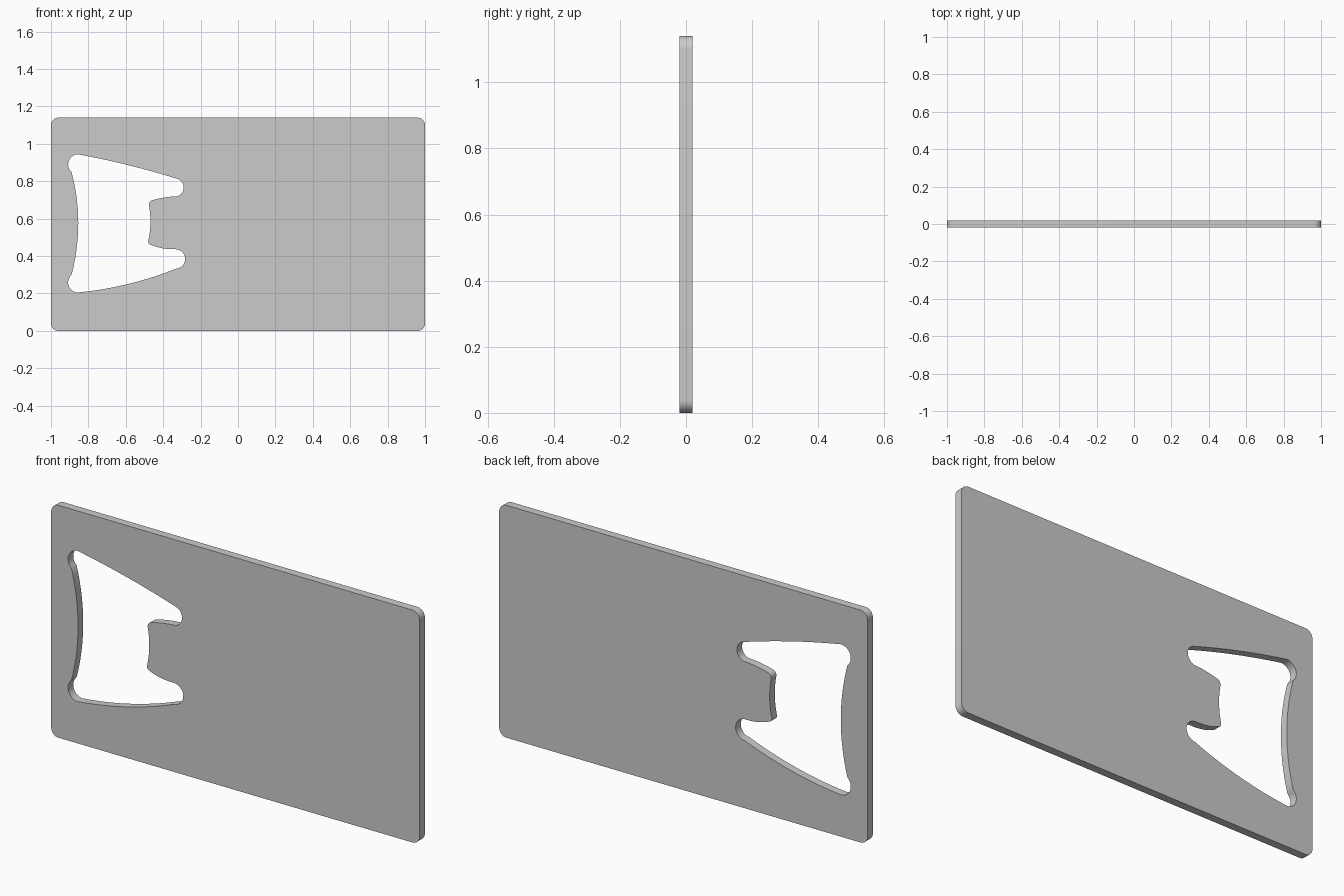
import bpy
import math
from mathutils import Vector

if "Cube" in bpy.data.objects:
    bpy.data.objects.remove(bpy.data.objects["Cube"])

W, H, T, R = 1.0, 1.14, 0.02, 0.04  # half width, height, half thickness, corner radius


def arc(a, m, b, n):
    """Points on the circle through a, m, b, leaving out the end point b."""
    a, m, b = Vector(a), Vector(m), Vector(b)
    d = 2 * (a.x * (m.y - b.y) + m.x * (b.y - a.y) + b.x * (a.y - m.y))
    s = [p.length_squared for p in (a, m, b)]
    c = Vector(((s[0] * (m.y - b.y) + s[1] * (b.y - a.y) + s[2] * (a.y - m.y)) / d,
                (s[0] * (b.x - m.x) + s[1] * (a.x - b.x) + s[2] * (m.x - a.x)) / d))
    t0, t1, t2 = (math.atan2(p.y - c.y, p.x - c.x) for p in (a, m, b))
    sweep = (t2 - t0) % math.tau
    if (t1 - t0) % math.tau > sweep:
        sweep -= math.tau
    r = (a - c).length
    return [(c.x + r * math.cos(t0 + sweep * i / n),
             c.y + r * math.sin(t0 + sweep * i / n)) for i in range(n)]


def add_loop(curve, pts):
    spline = curve.splines.new('POLY')
    spline.points.add(len(pts) - 1)
    for p, (x, z) in zip(spline.points, pts):
        p.co = (x, z, 0, 1)
    spline.use_cyclic_u = True


# Rounded plate outline
outline = []
for k, (sx, sz) in enumerate([(1, 1), (-1, 1), (-1, -1), (1, -1)]):
    cx, cz = sx * (W - R), H / 2 + sz * (H / 2 - R)
    for i in range(9):
        t = math.pi / 2 * (k + i / 8)
        outline.append((cx + R * math.cos(t), cz + R * math.sin(t)))

# Opener cutout: chain of arcs, alternating end point and through point
knots = [(-.856, .944), (-.578, .884), (-.318, .811),   # top edge
         (-.290, .767), (-.326, .720),                  # upper slot end
         (-.400, .712), (-.458, .699),                  # tongue top
         (-.473, .688), (-.476, .671),                  # tongue corner
         (-.468, .580), (-.479, .484),                  # tongue tip
         (-.477, .468), (-.465, .460),                  # tongue corner
         (-.406, .442), (-.337, .437),                  # tongue bottom
         (-.283, .382), (-.332, .332),                  # lower slot end
         (-.578, .253), (-.860, .205),                  # bottom edge
         (-.908, .255), (-.890, .300),                  # lower left corner
         (-.854, .575), (-.890, .850),                  # left edge
         (-.908, .893)]                                 # upper left corner
cutout = []
for i in range(0, len(knots), 2):
    cutout += arc(knots[i], knots[i + 1], knots[(i + 2) % len(knots)], 14)

# Filled, extruded plate
curve = bpy.data.curves.new("opener_plate", 'CURVE')
curve.dimensions = '2D'
curve.fill_mode = 'BOTH'
curve.extrude = T
add_loop(curve, outline)
add_loop(curve, cutout)
plate = bpy.data.objects.new("opener_plate", curve)
bpy.context.collection.objects.link(plate)
plate.rotation_euler.x = math.pi / 2
bpy.context.view_layer.objects.active = plate
plate.select_set(True)
bpy.ops.object.convert(target='MESH')

# Weld caps to walls and smooth the rounded rims
bpy.ops.object.mode_set(mode='EDIT')
bpy.ops.mesh.select_all(action='SELECT')
bpy.ops.mesh.remove_doubles(threshold=0.0002)
bpy.ops.mesh.normals_make_consistent(inside=False)
bpy.ops.object.mode_set(mode='OBJECT')
bpy.ops.object.transform_apply(location=False, rotation=True, scale=False)
bpy.ops.object.shade_smooth_by_angle(angle=math.radians(30))
